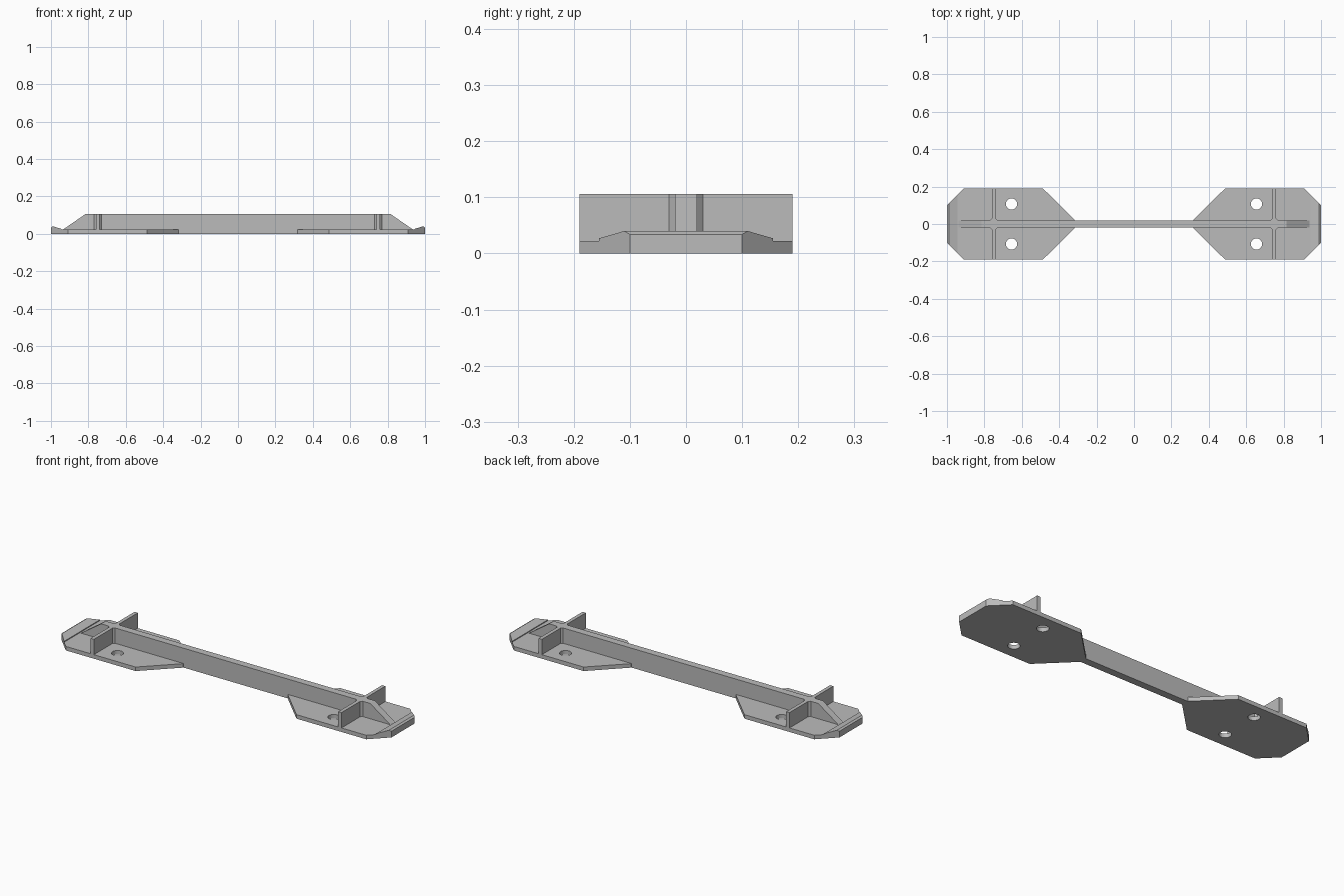
import bpy, bmesh
from mathutils import Vector

cube = bpy.data.objects.get("Cube")
if cube:
    bpy.data.objects.remove(cube, do_unlink=True)

grey = bpy.data.materials.new("plain grey")
grey.use_nodes = True
colour = (0.5, 0.5, 0.5, 1)
grey.diffuse_color = colour
grey.node_tree.nodes["Principled BSDF"].inputs["Base Color"].default_value = colour

BASE, TOP, HALF = 0.022, 0.106, 0.02   # plate top, rib top, spine half width


def prism(name, outline, axis, low, high, clips=()):
    """Extrude an outline along y or z, then trim it with (point, normal) planes."""
    bm = bmesh.new()
    place = (lambda a, b, d: (a, d, b)) if axis == "y" else (lambda a, b, d: (a, b, d))
    face = bm.faces.new([bm.verts.new(place(a, b, low)) for a, b in outline])
    grown = bmesh.ops.extrude_face_region(bm, geom=[face])["geom"]
    verts = [v for v in grown if isinstance(v, bmesh.types.BMVert)]
    bmesh.ops.translate(bm, verts=verts, vec=Vector(place(0, 0, high - low)))
    for point, normal in clips:
        cut = bmesh.ops.bisect_plane(bm, geom=bm.verts[:] + bm.edges[:] + bm.faces[:],
                                     plane_co=point, plane_no=normal, clear_outer=True)
        edges = [e for e in cut["geom_cut"] if isinstance(e, bmesh.types.BMEdge)]
        bmesh.ops.holes_fill(bm, edges=edges)
    bmesh.ops.recalc_face_normals(bm, faces=bm.faces[:])
    mesh = bpy.data.meshes.new(name)
    bm.to_mesh(mesh)
    bm.free()
    mesh.materials.append(grey)
    obj = bpy.data.objects.new(name, mesh)
    bpy.context.collection.objects.link(obj)
    return obj


def drill(obj, x, y, radius):
    """Cut a round hole straight through a plate."""
    bpy.ops.mesh.primitive_cylinder_add(vertices=32, radius=radius, depth=0.2, location=(x, y, 0))
    cutter = bpy.context.object
    cutter.hide_render = True
    mod = obj.modifiers.new("hole", "BOOLEAN")
    mod.operation, mod.object, mod.solver = "DIFFERENCE", cutter, "EXACT"
    bpy.context.view_layer.objects.active = obj
    bpy.ops.object.modifier_apply(modifier=mod.name)
    bpy.data.objects.remove(cutter, do_unlink=True)


# Long spine with sloped ends, resting on the plates
half = [(0.325, 0), (0.325, BASE), (0.937, BASE), (0.815, TOP)]
prism("spine", half + [(-x, z) for x, z in reversed(half)], "y", -HALF, HALF)

for side, s in (("left", 1), ("right", -1)):
    # Eight-sided foot plate with two screw holes
    edge = [(0.317, 0.022), (0.487, 0.19), (0.91, 0.19), (1.0, 0.1)]
    outline = edge + [(x, -y) for x, y in reversed(edge)]
    plate = prism(side + "_plate", [(s * x, y) for x, y in outline], "z", 0, BASE)
    for y in (-0.107, 0.107):
        drill(plate, s * 0.655, y, 0.03)

    # Raised end lip, trimmed to the plate's clipped corners
    lip = [(0.945, BASE), (0.945, 0.027), (0.99, 0.04), (1.0, 0.034), (1.0, BASE)]
    corners = [((s * 1.1, 0, 0), (s, t, 0)) for t in (-1, 1)]
    prism(side + "_lip", [(s * x, z) for x, z in lip], "y", -0.19, 0.19, corners)

    # Cross ribs on both sides of the spine
    for end, t in (("front", -1), ("back", 1)):
        near, far = sorted((t * HALF, t * 0.19))
        rib = [(s * 0.74, BASE), (s * 0.76, BASE), (s * 0.76, TOP), (s * 0.74, TOP)]
        prism(f"{side}_{end}_rib", rib, "y", near, far)

    # Small chamfer block where ribs meet the spine
    c, r = s * 0.75, 0.04
    prism(side + "_rib_chamfer", [(c + r, 0), (c, r), (c - r, 0), (c, -r)], "z", BASE, TOP)
